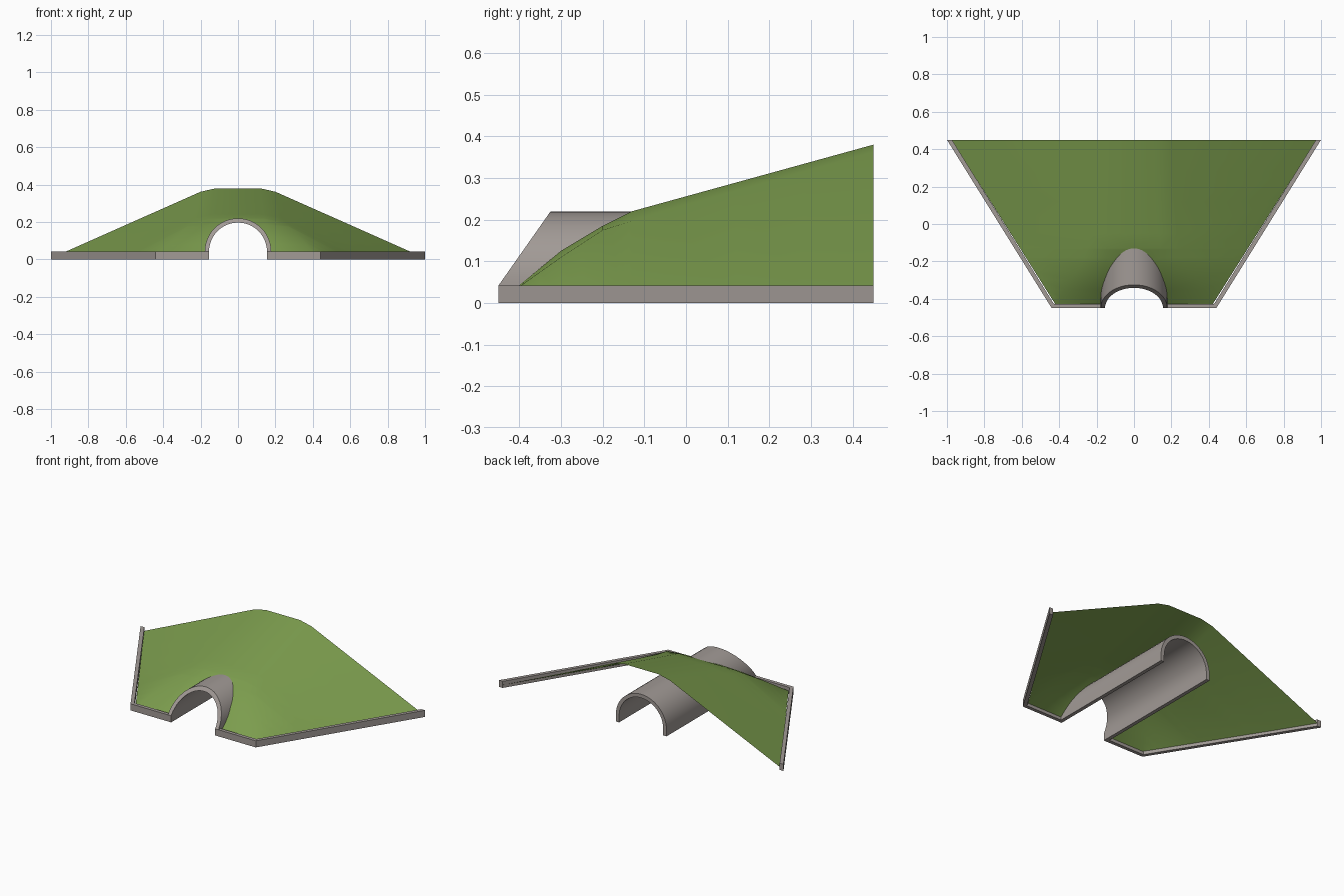
import bpy, bmesh, math

if "Cube" in bpy.data.objects:
    bpy.data.objects.remove(bpy.data.objects["Cube"])

def material(name, rgb):
    m = bpy.data.materials.new(name)
    m.diffuse_color = (*rgb, 1)
    m.use_nodes = True
    m.node_tree.nodes["Principled BSDF"].inputs["Base Color"].default_value = m.diffuse_color
    return m

GRASS = material("grass_green", (0.20, 0.335, 0.075))
STONE = material("concrete_grey", (0.36, 0.325, 0.305))

def make(name, verts, faces, mat, smooth=None, fix=True):
    me = bpy.data.meshes.new(name)
    me.from_pydata(verts, [], faces)
    bm = bmesh.new()
    bm.from_mesh(me)
    bmesh.ops.remove_doubles(bm, verts=bm.verts, dist=1e-5)
    bmesh.ops.dissolve_degenerate(bm, edges=bm.edges, dist=1e-5)
    if fix:
        bmesh.ops.recalc_face_normals(bm, faces=bm.faces)
    bm.to_mesh(me)
    bm.free()
    me.materials.append(mat)
    ob = bpy.data.objects.new(name, me)
    bpy.context.collection.objects.link(ob)
    if smooth:
        bpy.ops.object.select_all(action='DESELECT')
        ob.select_set(True)
        bpy.context.view_layer.objects.active = ob
        bpy.ops.object.shade_smooth_by_angle(angle=math.radians(smooth))
    return ob

def mirror(ob):
    mod = ob.modifiers.new("mirror", 'MIRROR')
    mod.use_clip = True
    return ob

def lerp(table, y):
    """Interpolate a row of (y, a, b) stations."""
    for p, q in zip(table, table[1:]):
        if y <= q[0] + 1e-9:
            t = (y - p[0]) / (q[0] - p[0])
            return [a + (b - a) * t for a, b in zip(p[1:], q[1:])]
    return table[-1][1:]

# arch dimensions
ZC, R_OUT, R_IN = 0.042, 0.178, 0.155
BACK, FRONT = 0.45, -0.45

# grassy bank: crown and shoulder lines as (y, x, z)
crown = [(-.43, .20, .018), (-.3, .175, .125), (-.2, .15, .185), (-.13, .14, .22), (BACK, .12, .38)]
shoulder = [(-.43, .42, .018), (-.3, .34, .11), (-.2, .27, .175), (-.05, .23, .222), (BACK, .20, .362)]
foot = [(-.43, .42, .018), (BACK, .975, .018)]
ys = [-.43, -.39, -.35, -.3, -.25, -.2, -.18, -.16, -.145, -.137, -.13, -.05, .12, .28, BACK]
verts, faces = [], []
for y in ys:
    cx, cz = lerp(crown, y)
    # inner edge follows the tunnel opening, then closes on the centre line
    r = R_OUT - 0.004
    hole = math.sqrt(max(0, r * r - max(0, cz - ZC) ** 2)) if y < -.131 else 0
    row = [(hole, cz), (cx, cz), lerp(shoulder, y), lerp(foot, y)]
    verts += [(x, y, z) for x, z in row]
for i in range(len(ys) - 1):
    for j in range(3):
        a = i * 4 + j
        faces.append((a, a + 1, a + 5, a + 4))
bank = make("grass_bank", verts, faces, GRASS, 50, fix=False)
mirror(bank)

# tunnel arch: thick half pipe on short feet, with a slanted mouth
N = 24
def section(r):
    pts = [(r, 0)]
    pts += [(r * math.cos(math.pi * k / N), ZC + r * math.sin(math.pi * k / N)) for k in range(N + 1)]
    return pts + [(-r, 0)]

def mouth(z):
    return FRONT + max(0, z - ZC) * 0.125 / 0.178

verts, faces = [], []
for (xo, zo), (xi, zi) in zip(section(R_OUT), section(R_IN)):
    verts += [(xo, mouth(zo), zo), (xo, BACK, zo), (xi, BACK, zi), (xi, mouth(zi), zi)]
for i in range(N + 2):
    for j in range(4):
        k = (j + 1) % 4
        faces.append((i * 4 + j, i * 4 + k, i * 4 + 4 + k, i * 4 + 4 + j))
e = (N + 2) * 4
faces += [(0, 1, 2, 3), (e, e + 1, e + 2, e + 3)]
make("tunnel_arch", verts, faces, STONE, 35)

# kerb: front piece and splayed wing, mirrored
outer = [(.172, FRONT), (.44, FRONT), (1.0, BACK)]
inner = [(.172, -.428), (.428, -.428), (.973, BACK)]
verts, faces = [], []
for (xo, yo), (xi, yi) in zip(outer, inner):
    verts += [(xo, yo, 0), (xo, yo, .042), (xi, yi, .042), (xi, yi, 0)]
for i in range(2):
    for j in range(4):
        k = (j + 1) % 4
        faces.append((i * 4 + j, i * 4 + k, i * 4 + 4 + k, i * 4 + 4 + j))
faces += [(0, 1, 2, 3), (8, 9, 10, 11)]
mirror(make("kerb", verts, faces, STONE))
